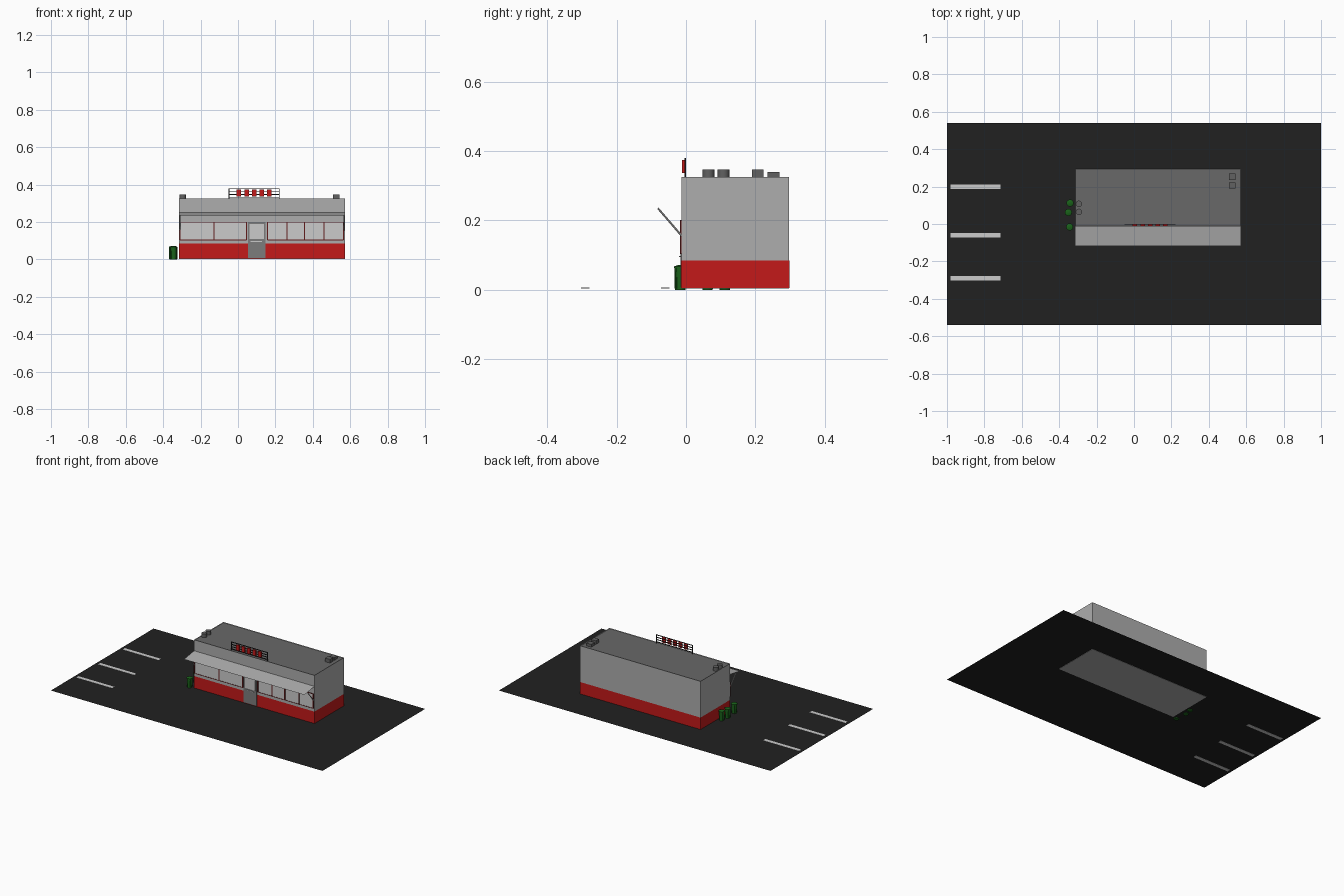
import bpy, bmesh, math
from mathutils import Matrix, Vector

if "Cube" in bpy.data.objects:
    bpy.data.objects.remove(bpy.data.objects["Cube"])


def material(name, r, g, b):
    m = bpy.data.materials.new(name)
    m.diffuse_color = (r, g, b, 1)
    m.use_nodes = True
    m.node_tree.nodes["Principled BSDF"].inputs["Base Color"].default_value = m.diffuse_color
    return m


BLACK = material("asphalt_black", 0.015, 0.015, 0.015)
RED = material("red", 0.55, 0.01, 0.01)
DARK_RED = material("dark_red", 0.12, 0.01, 0.01)
GREEN = material("green", 0.01, 0.12, 0.01)
ROOF = material("roof_grey", 0.14, 0.14, 0.14)
VENT = material("vent_grey", 0.12, 0.12, 0.12)
WALL = material("wall_grey", 0.42, 0.42, 0.42)
GLASS = material("glass", 0.62, 0.62, 0.62)
DOOR = material("door_grey", 0.2, 0.2, 0.2)
PAINT = material("line_paint", 0.65, 0.65, 0.65)


def finish(name, bm, *mats):
    me = bpy.data.meshes.new(name)
    bm.to_mesh(me)
    bm.free()
    ob = bpy.data.objects.new(name, me)
    for m in mats:
        me.materials.append(m)
    bpy.context.collection.objects.link(ob)
    return ob


def add_box(bm, x0, x1, y0, y1, z0, z1):
    size = Matrix.Diagonal((x1 - x0, y1 - y0, z1 - z0, 1))
    mid = Matrix.Translation(((x0 + x1) / 2, (y0 + y1) / 2, (z0 + z1) / 2))
    return bmesh.ops.create_cube(bm, size=1, matrix=mid @ size)


def boxes(name, mat, *specs):
    bm = bmesh.new()
    for s in specs:
        add_box(bm, *s)
    return finish(name, bm, mat)


def add_cylinder(bm, x, y, z0, z1, r0, r1, sides):
    bmesh.ops.create_cone(bm, cap_ends=True, segments=sides, radius1=r0, radius2=r1,
                          depth=z1 - z0, matrix=Matrix.Translation((x, y, (z0 + z1) / 2)))


def sheet(name, mat, *pts):
    bm = bmesh.new()
    bm.faces.new([bm.verts.new(p) for p in pts])
    return finish(name, bm, mat)


X0, X1, Y0, Y1 = -0.315, 0.572, -0.013, 0.297
TOP, GROUND = 0.325, 0.005

# parking lot and painted bays
sheet("parking_lot", BLACK, (-1, -0.54, GROUND), (1, -0.54, GROUND),
      (1, 0.54, GROUND), (-1, 0.54, GROUND))
boxes("parking_lines", PAINT, *[(-0.98, -0.715, y - 0.012, y + 0.012, 0.004, 0.006)
                                for y in (0.198, -0.06, -0.29)])

# building shell with a shallow parapet around the dark roof
bm = bmesh.new()
add_box(bm, X0, X1, Y0, Y1, 0.0035, TOP)
bm.normal_update()
roof = max(bm.faces, key=lambda f: f.calc_center_median().z)
bmesh.ops.inset_region(bm, faces=[roof], thickness=0.004, depth=0)
bmesh.ops.translate(bm, verts=roof.verts, vec=(0, 0, -0.003))
roof.material_index = 1
finish("building_shell", bm, WALL, ROOF)

# red band around the lower walls, open top and bottom
bm = bmesh.new()
add_box(bm, X0 - 0.001, X1 + 0.001, Y0 - 0.001, Y1 + 0.001, 0.005, 0.084)
bm.normal_update()
bmesh.ops.delete(bm, geom=[f for f in bm.faces if abs(f.normal.z) > 0.5], context='FACES_ONLY')
finish("red_base", bm, RED)

# front windows, mullions and rails on both sides of the door
ZL, ZH = 0.104, 0.2
runs = [[-0.311, -0.128, 0.046], [0.157, 0.262, 0.356, 0.460, 0.565]]
panes, bars = [], []
for run in runs:
    panes.append((run[0], run[-1], Y0 - 0.002, Y0, ZL, ZH))
    bars += [(x - 0.003, x + 0.003, Y0 - 0.005, Y0, ZL, ZH) for x in run]
    bars += [(run[0], run[-1], Y0 - 0.004, Y0, z - 0.0015, z + 0.0015) for z in (ZL, ZH)]
boxes("front_windows", GLASS, *panes)
boxes("window_frames", DARK_RED, *bars)

# door with glass panel, lower panel and handle
boxes("door", DOOR, (0.053, 0.148, Y0 - 0.003, Y0, 0.008, 0.2))
boxes("door_glass", GLASS, (0.062, 0.139, Y0 - 0.0045, Y0, 0.108, 0.19))
boxes("door_handle", GLASS, (0.066, 0.128, Y0 - 0.007, Y0, 0.094, 0.098))

# sloping sheet awning and its end struts
sheet("awning", WALL, (X0, Y0, 0.252), (X0, -0.118, 0.235),
      (X1, -0.118, 0.235), (X1, Y0, 0.252))
bm = bmesh.new()
a, b = Vector((0, Y0, 0.156)), Vector((0, -0.081, 0.235))
for x in (X0 + 0.004, X1 - 0.004):
    off = Vector((x, 0, 0))
    rot = (b - a).to_track_quat('Z', 'Y').to_matrix().to_4x4()
    bmesh.ops.create_cone(bm, cap_ends=True, segments=8, radius1=0.0028, radius2=0.0028,
                          depth=(b - a).length,
                          matrix=Matrix.Translation((a + b) / 2 + off) @ rot)
finish("awning_struts", bm, GLASS)

# roof sign: black rack with plain red panels
rack = [(-0.05, 0.222, -0.004, 0.0, z - 0.002, z + 0.002) for z in (0.332, 0.347, 0.362, 0.378)]
rack += [(x - 0.002, x + 0.002, -0.004, 0.0, 0.321, 0.38) for x in (-0.048, 0.22)]
boxes("sign_rack", BLACK, *rack)
boxes("sign_panels", RED, *[(x - 0.012, x + 0.012, -0.012, -0.004, 0.337, 0.374)
                            for x in (0.005, 0.046, 0.086, 0.126, 0.166)])

# roof vents: two round, two square
bm = bmesh.new()
for y in (0.065, 0.108):
    add_cylinder(bm, -0.295, y, 0.321, 0.346, 0.017, 0.017, 16)
vents = finish("round_vents", bm, VENT)
boxes("square_vents", VENT, (0.508, 0.544, 0.19, 0.223, 0.321, 0.346),
      (0.508, 0.544, 0.235, 0.27, 0.321, 0.34))

# bins with lids, ribs and side handles
bm = bmesh.new()
for x, y in ((-0.342, 0.112), (-0.351, 0.062), (-0.344, -0.016)):
    add_cylinder(bm, x, y, 0.0, 0.064, 0.015, 0.017, 16)
    add_cylinder(bm, x, y, 0.062, 0.067, 0.019, 0.019, 16)
    add_cylinder(bm, x, y, 0.067, 0.071, 0.019, 0.008, 16)
    for i in range(8):
        t = i * math.tau / 8
        px, py = x + 0.016 * math.cos(t), y + 0.016 * math.sin(t)
        add_box(bm, px - 0.0012, px + 0.0012, py - 0.0012, py + 0.0012, 0.003, 0.063)
bins = finish("bins", bm, GREEN)

for ob in (vents, bins):
    bpy.ops.object.select_all(action='DESELECT')
    ob.select_set(True)
    bpy.context.view_layer.objects.active = ob
    bpy.ops.object.shade_smooth_by_angle()
